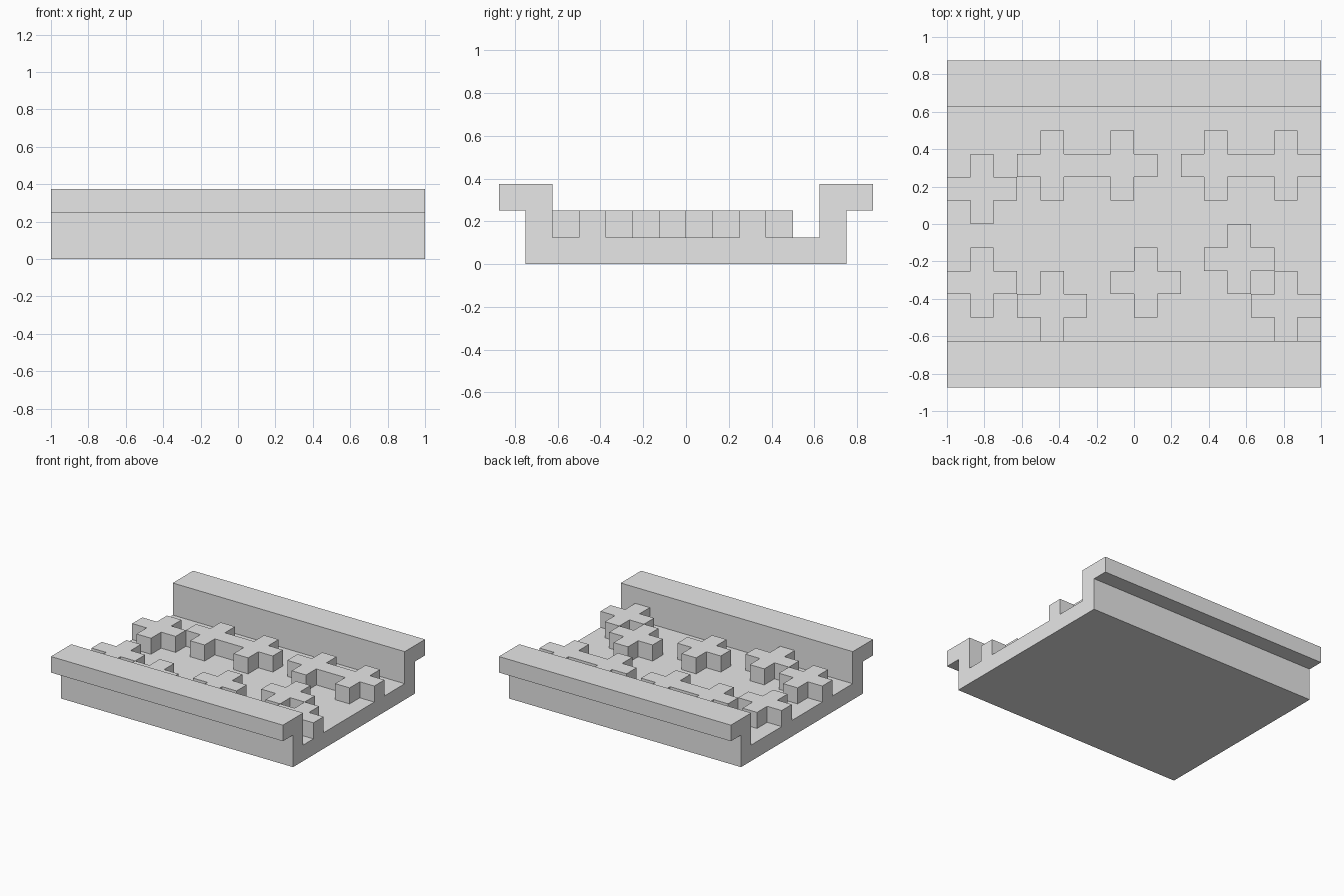
import bpy
import bmesh

U = 0.125  # grid module

default = bpy.data.objects.get("Cube")
if default:
    bpy.data.objects.remove(default, do_unlink=True)

grey = bpy.data.materials.new("light_grey")
grey.use_nodes = True
colour = (0.8, 0.8, 0.8, 1.0)
grey.diffuse_color = colour
grey.node_tree.nodes["Principled BSDF"].inputs["Base Color"].default_value = colour


def add_object(name, bm):
    mesh = bpy.data.meshes.new(name)
    bm.to_mesh(mesh)
    bm.free()
    mesh.materials.append(grey)
    obj = bpy.data.objects.new(name, mesh)
    bpy.context.collection.objects.link(obj)
    return obj


# Channel: half profile in grid modules (y, z), mirrored and extruded along x
half = [(6, 0), (6, 2), (7, 2), (7, 3), (5, 3), (5, 1)]
profile = half + [(-y, z) for y, z in reversed(half)]
bm = bmesh.new()
ends = [[bm.verts.new((x, y * U, z * U)) for y, z in profile] for x in (-1, 1)]
bm.faces.new(ends[0])
bm.faces.new(ends[1])
count = len(profile)
for i in range(count):
    j = (i + 1) % count
    bm.faces.new((ends[0][i], ends[0][j], ends[1][j], ends[1][i]))
bmesh.ops.recalc_face_normals(bm, faces=bm.faces)
add_object("channel_base", bm)

# Raised crosses: centre cells, joined where arms touch
centres = [(-7, 1), (-4, 2), (-1, 2), (3, 2), (6, 2),
           (-7, -3), (-4, -4), (0, -3), (4, -2), (6, -4)]
directions = [(1, 0), (0, 1), (-1, 0), (0, -1)]
cells = set()
for cx, cy in centres:
    cells.add((cx, cy))
    cells.update((cx + dx, cy + dy) for dx, dy in directions)

bm = bmesh.new()


def quad(points):
    bm.faces.new([bm.verts.new((x * U, y * U, z * U)) for x, y, z in points])


for cx, cy in sorted(cells):
    # Corners run so that side k faces directions[k]
    corners = [(cx + 1, cy), (cx + 1, cy + 1), (cx, cy + 1), (cx, cy)]
    quad([(x, y, 2) for x, y in corners])
    for k, (dx, dy) in enumerate(directions):
        if (cx + dx, cy + dy) not in cells:
            a, b = corners[k], corners[(k + 1) % 4]
            quad([(*a, 1), (*b, 1), (*b, 2), (*a, 2)])
bmesh.ops.remove_doubles(bm, verts=bm.verts, dist=0.001)
bmesh.ops.dissolve_limit(bm, angle_limit=0.02, verts=bm.verts, edges=bm.edges)
add_object("raised_crosses", bm)
